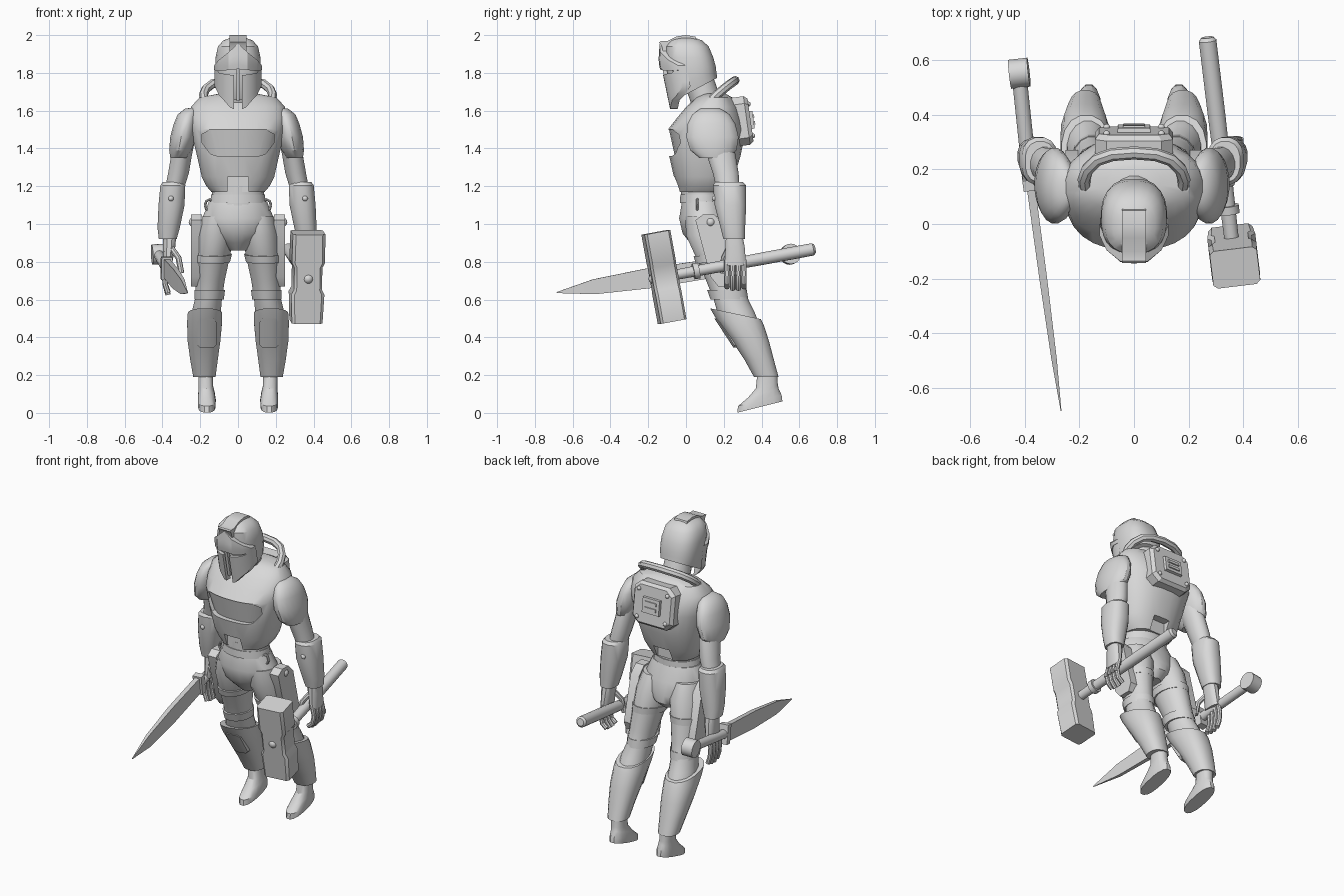
import bpy, bmesh, math
from mathutils import Matrix, Vector

grey = bpy.data.materials.new("plain_grey")
grey.diffuse_color = (0.69, 0.69, 0.69, 1)


def finish(name, bm, mat=None):
    if mat is not None:
        bm.transform(mat)
    bmesh.ops.recalc_face_normals(bm, faces=bm.faces[:])
    me = bpy.data.meshes.new(name)
    bm.to_mesh(me)
    bm.free()
    me.materials.append(grey)
    ob = bpy.data.objects.new(name, me)
    bpy.context.collection.objects.link(ob)
    return ob


def pair(func, name, *args, mat=None, shift=0, **kw):
    """Build a part on the +x side and its mirror image."""
    m = mat or Matrix.Identity(4)
    func(name + "_left", *args, mat=m, **kw)
    flip = Matrix.Translation((-shift, 0, 0)) @ Matrix.Scale(-1, 4, (1, 0, 0))
    func(name + "_right", *args, mat=flip @ m, **kw)


def loft(name, rings, n=16, p=2.0, mat=None):
    """Skin rings of (x, y, z, rx, ry, tilt about x in degrees)."""
    bm = bmesh.new()
    loops = []
    for x, y, z, rx, ry, *t in rings:
        rot = Matrix.Rotation(math.radians(t[0] if t else 0), 3, 'X')
        loop = []
        for i in range(n):
            a = 2 * math.pi * (i + 0.5) / n
            c, s = math.cos(a), math.sin(a)
            v = Vector((math.copysign(abs(c) ** (2 / p), c) * rx,
                        math.copysign(abs(s) ** (2 / p), s) * ry, 0))
            loop.append(bm.verts.new(Vector((x, y, z)) + rot @ v))
        loops.append(loop)
    for a, b in zip(loops, loops[1:]):
        for i in range(n):
            j = (i + 1) % n
            bm.faces.new((a[i], a[j], b[j], b[i]))
    bm.faces.new(loops[0])
    bm.faces.new(loops[-1])
    return finish(name, bm, mat)


def prism(name, yz, x0, x1, mat=None):
    """Extrude a side profile along x."""
    bm = bmesh.new()
    a = [bm.verts.new((x0, y, z)) for y, z in yz]
    b = [bm.verts.new((x1, y, z)) for y, z in yz]
    bm.faces.new(a)
    bm.faces.new(b)
    for i in range(len(yz)):
        j = (i + 1) % len(yz)
        bm.faces.new((a[i], a[j], b[j], b[i]))
    return finish(name, bm, mat)


def plate(name, cols, surf, thick, rows=5, mat=None):
    """Curved plate: columns (x, z low, z high) laid on y = surf(x, z)."""
    bm = bmesh.new()
    layers = []
    for off in (0, thick):
        layers.append([[bm.verts.new((x, surf(x, lo + (hi - lo) * r / rows) + off,
                                      lo + (hi - lo) * r / rows))
                        for r in range(rows + 1)] for x, lo, hi in cols])
    for g in layers:
        for i in range(len(cols) - 1):
            for r in range(rows):
                bm.faces.new((g[i][r], g[i + 1][r], g[i + 1][r + 1], g[i][r + 1]))
    border = [(i, 0) for i in range(len(cols))] + [(len(cols) - 1, r) for r in range(1, rows + 1)]
    border += [(i, rows) for i in range(len(cols) - 2, -1, -1)] + [(0, r) for r in range(rows - 1, 0, -1)]
    f, b = layers
    for (i, r), (k, s) in zip(border, border[1:] + border[:1]):
        bm.faces.new((f[i][r], f[k][s], b[k][s], b[i][r]))
    return finish(name, bm, mat)


def ball(name, loc, r, mat=None):
    bm = bmesh.new()
    bmesh.ops.create_uvsphere(bm, u_segments=12, v_segments=8, radius=r)
    bm.transform(Matrix.Translation(loc))
    return finish(name, bm, mat)


def tube(name, pts, r, mat=None):
    cu = bpy.data.curves.new(name, 'CURVE')
    cu.dimensions = '3D'
    cu.bevel_depth, cu.bevel_resolution, cu.use_fill_caps = r, 2, True
    sp = cu.splines.new('POLY')
    sp.points.add(len(pts) - 1)
    for q, co in zip(sp.points, pts):
        v = Vector(co)
        q.co = (*(mat @ v if mat else v), 1)
    cu.materials.append(grey)
    ob = bpy.data.objects.new(name, cu)
    bpy.context.collection.objects.link(ob)
    bpy.ops.object.select_all(action='DESELECT')
    ob.select_set(True)
    bpy.context.view_layer.objects.active = ob
    bpy.ops.object.convert(target='MESH')


def cut(ob, cutter):
    m = ob.modifiers.new("cut", 'BOOLEAN')
    m.operation, m.solver, m.object = 'DIFFERENCE', 'EXACT', cutter
    bpy.context.view_layer.objects.active = ob
    bpy.ops.object.modifier_apply(modifier=m.name)
    bpy.data.objects.remove(cutter)


def axis(p0, p1):
    d = Vector(p1) - Vector(p0)
    return Matrix.Translation(p0) @ d.to_track_quat('Z', 'Y').to_matrix().to_4x4(), d.length


def lerp(z, z0, y0, z1, y1):
    return y0 + (y1 - y0) * (z - z0) / (z1 - z0)


# Torso armour with an undercut chest recess and front and back waist notches
torso = loft("torso_armour", [
    (0, .09, 1.17, .142, .128), (0, .092, 1.2, .168, .138), (0, .095, 1.25, .193, .16), (0, .10, 1.36, .218, .19),
    (0, .11, 1.5, .252, .207), (0, .125, 1.56, .262, .175), (0, .14, 1.62, .25, .14),
    (0, .15, 1.67, .205, .095), (0, .15, 1.69, .10, .06)], 28, 2.4)
recess = plate("chest_cutter", [(-.19, 1.43, 1.475), (-.145, 1.37, 1.5), (-.11, 1.36, 1.5), (.11, 1.36, 1.5),
                                (.145, 1.37, 1.5), (.19, 1.43, 1.475)], lambda x, z: -.3, .33, 1)
cut(recess, loft("chest_core", [(0, .10, 1.3, .18, .143), (0, .10, 1.36, .197, .16), (0, .11, 1.5, .248, .201),
                                (0, .12, 1.55, .25, .2)], 28, 2.4))
cut(torso, recess)
cut(torso, prism("front_cutter", [(-.3, 1.25), (-.025, 1.25), (-.025, 1.0), (-.3, 1.0)], -.055, .055))
cut(torso, prism("back_cutter", [(.4, 1.25), (.205, 1.25), (.205, 1.0), (.4, 1.0)], -.055, .055))

# Waist, belt and pelvis
loft("waist", [(0, .085, 1.2, .138, .112), (0, .085, 1.06, .142, .11)], 24)
loft("belt", [(0, .085, 1.11, .15, .118), (0, .085, 1.155, .143, .116)], 24)
loft("pelvis", [(0, .09, 1.12, .155, .112), (0, .1, 1.03, .192, .138), (0, .12, .95, .165, .14),
                (0, .14, .9, .1, .12), (0, .14, .86, .05, .08)], 20)
pair(tube, "belt_ring", [(.15 + .025 * math.cos(a * math.pi / 4), .06, 1.10 + .03 * math.sin(a * math.pi / 4))
                         for a in range(9)], .007)

# Neck, helmet and faceplate
loft("neck", [(0, .11, 1.64, .085, .085), (0, .06, 1.78, .08, .085)])
loft("helmet", [(0, .055, 1.715, .108, .126, 28), (0, .035, 1.765, .118, .132, 16), (0, .029, 1.82, .121, .13, 6),
                (0, .018, 1.88, .12, .128), (0, .006, 1.94, .107, .115), (0, 0, 1.972, .078, .085),
                (0, 0, 1.988, .035, .04)], 24, 2.5)


def face(x, z):
    y = lerp(z, 1.61, -.085, 1.86, -.137) if z < 1.86 else lerp(z, 1.86, -.137, 1.95, -.122)
    return y + .085 * (abs(x) / .12) ** 3


pair(plate, "cheek_plate", [(.022, 1.61, 1.79), (.04, 1.615, 1.79), (.075, 1.655, 1.795),
                            (.1, 1.68, 1.80), (.124, 1.73, 1.84)], face, .04)
plate("nose_bar", [(-.009, 1.65, 1.83), (.009, 1.65, 1.83)], lambda x, z: face(x, z) + .004, .04)
plate("brow_plate", [(-.126, 1.815, 1.84), (-.1, 1.81, 1.87), (-.05, 1.815, 1.91), (0, 1.82, 1.955),
                     (.05, 1.815, 1.91), (.1, 1.81, 1.87), (.126, 1.815, 1.84)],
      lambda x, z: face(x, z) - .009 - .1 * max(0, z - 1.86), .04)
prism("helmet_crest", [(-.118, 1.9), (-.13, 1.945), (-.142, 1.962), (-.135, 1.968), (-.1, 1.968), (-.05, 1.993),
                       (0, 2.0), (.05, 1.992), (.06, 1.96), (-.05, 1.93)], -.044, .044)

# Collar hoop and backpack
tube("collar_hoop", [(-.178, .13, 1.65), (-.183, .165, 1.685), (-.17, .2, 1.715), (-.135, .235, 1.742), (-.08, .254, 1.755),
                     (0, .26, 1.76), (.08, .254, 1.755), (.135, .235, 1.742), (.17, .2, 1.715), (.183, .165, 1.685),
                     (.178, .13, 1.65)], .024)
pack = Matrix.Translation((0, .30, 1.545)) @ Matrix.Rotation(math.radians(-82), 4, 'X')
loft("backpack", [(0, 0, -.06, .148, .134), (0, 0, .022, .148, .134), (0, 0, .042, .132, .118)], 8, 5, pack)
loft("backpack_panel", [(0, 0, .03, .075, .06), (0, 0, .058, .07, .055)], 4, 4, pack)
for i in (-1, 1):
    loft("backpack_slat", [(0, i * .018, .05, .06, .016), (0, i * .018, .064, .055, .012)], 4, 2, pack)
for sx in (-1, 1):
    for sy in (-1, 1):
        ball("backpack_bolt", (sx * .1, sy * .085, .042), .013, pack)

# Arms
pair(loft, "shoulder_pad", [(.215, .13, 1.617, .01, .02), (.232, .13, 1.61, .035, .055), (.25, .132, 1.58, .055, .10),
                            (.262, .135, 1.53, .064, .128), (.275, .14, 1.46, .07, .14),
                            (.29, .145, 1.39, .06, .124), (.3, .15, 1.35, .044, .08)], 20, shift=.015)
pair(loft, "upper_arm", [(.26, .15, 1.5, .055, .08), (.288, .185, 1.37, .056, .078),
                         (.305, .21, 1.27, .056, .07), (.33, .225, 1.17, .05, .06)], shift=.01)
pair(loft, "forearm_guard", [(.333, .228, 1.222, .056, .075), (.335, .23, 1.205, .067, .088), (.342, .235, 1.1, .07, .085),
                             (.357, .248, .98, .06, .066), (.362, .255, .92, .048, .058)], 16, 2.4, shift=.01)
pair(ball, "forearm_bolt", (.355, .152, 1.135), .015)
pair(loft, "palm", [(.362, .255, .94, .036, .045), (.365, .26, .88, .034, .052), (.372, .262, .78, .022, .058)], 12, 2.6)
mirror = Matrix.Scale(-1, 4, (1, 0, 0))
for i in range(4):
    y, d = .217 + .03 * i, .01 * abs(i - 1.5)
    tube("finger_left", [(.37, y, .81), (.386, y, .74), (.375, y, .69), (.345, y, .65 + d)], .0145)
    tube("finger_right", [(.375, y, .81), (.39, y, .74), (.385, y, .68), (.37, y, .62 + d)], .0145, mirror)
    loft("knuckle_left", [(.388, y, .725, .014, .012), (.388, y, .75, .014, .012)], 8, 4)
pair(tube, "thumb", [(.35, .225, .87), (.315, .2, .82), (.3, .195, .74)], .016)

# Legs
pair(loft, "thigh", [(.11, .11, 1.04, .085, .115), (.118, .135, .94, .1, .138), (.135, .175, .81, .09, .118),
                     (.147, .208, .7, .078, .103), (.157, .238, .6, .073, .093), (.167, .262, .54, .078, .1),
                     (.172, .3, .46, .08, .095)])
pair(loft, "thigh_band", [(.135, .172, .80, .094, .122, 5), (.13, .165, .84, .099, .128, 5)])
pair(loft, "knee_band", [(.153, .23, .6, .079, .102), (.15, .217, .65, .083, .107)])
pair(prism, "hip_plate", [(.05, 1.02), (.09, 1.05), (.15, 1.05), (.2, 1.0), (.27, .72), (.25, .67), (.17, .67),
                          (.13, .72)], .19, .25)
pair(ball, "hip_bolt", (.236, .13, 1.01), .025)
pair(loft, "shin_guard", [(.175, .262, .525, .092, .14, -12), (.177, .287, .48, .094, .127, -6),
                          (.18, .342, .38, .088, .099), (.18, .388, .28, .074, .079),
                          (.178, .425, .19, .06, .066)], 16, 2.3)
pair(plate, "shin_plate", [(.115, .36, .48), (.13, .345, .5), (.175, .345, .5), (.2, .345, .5), (.215, .36, .48)],
     lambda x, z: lerp(z, .5, .15, .35, .248) + 7 * (x - .17) ** 2, .025)
pair(loft, "foot", [(.165, .391, .031, .046, .125, 14), (.165, .391, .065, .048, .121, 14),
                    (.167, .41, .105, .044, .085, 16), (.17, .428, .14, .039, .06, 10), (.172, .43, .22, .04, .052)], 16, 2.4)

# Hammer
frame, size = axis((.268, .683, .868), (.373, -.185, .707))
loft("hammer_handle", [(0, 0, 0, .022, .022), (0, 0, .012, .033, .033), (0, 0, .3, .033, .033),
                       (0, 0, size - .05, .026, .026)], 14, 2, frame)
loft("hammer_collar", [(0, 0, .63, .042, .042), (0, 0, .66, .042, .042)], 14, 2, frame)
ball("hammer_pin", (0, 0, size - .015), .028, frame)
head = frame @ Matrix.Translation((0, 0, size - .07)) @ Matrix.Rotation(math.pi / 2, 4, 'X')
loft("hammer_head", [(0, 0, -.24, .088, .071), (0, 0, -.085, .09, .071), (0, 0, -.06, .076, .071),
                     (0, 0, .06, .076, .071), (0, 0, .085, .09, .071), (0, 0, .24, .083, .071)], 8, 9, head)

# Sword
frame, size = axis((-.378, .14, .765), (-.267, -.684, .637))
loft("sword_blade", [(0, 0, -.02, .022, .07), (0, 0, .35, .02, .075), (0, 0, .64, .014, .056),
                     (0, 0, size, .002, .004)], 4, 2, frame)
loft("sword_guard", [(0, 0, -.03, .04, .085), (0, 0, .01, .04, .085)], 4, 2, frame)
frame, size = axis((-.378, .14, .765), (-.42, .54, .838))
loft("sword_grip", [(0, 0, 0, .028, .028), (0, 0, size, .028, .028)], 14, 2, frame)
frame, size = axis((-.455, .548, .838), (-.385, .556, .842))
loft("sword_pommel", [(0, 0, 0, .054, .054), (0, 0, size, .054, .054)], 18, 2, frame)

# Smooth shading with crisp armour edges
bpy.ops.object.select_all(action='SELECT')
bpy.context.view_layer.objects.active = torso
bpy.ops.object.shade_smooth_by_angle(angle=math.radians(32))
